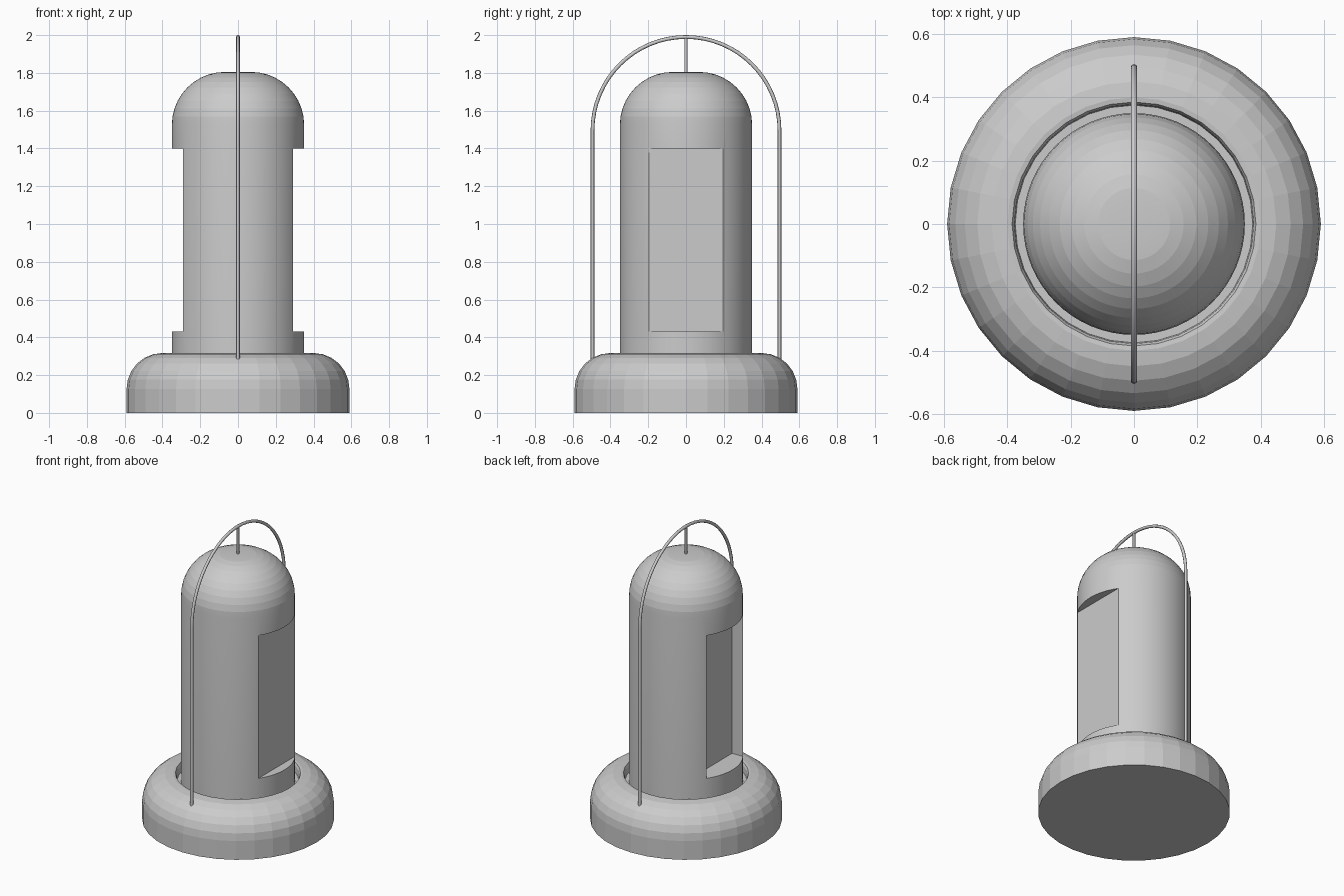
import bpy, bmesh
from math import sin, cos, pi, radians
from mathutils import Vector, Matrix

if "Cube" in bpy.data.objects:
    bpy.data.objects.remove(bpy.data.objects["Cube"])


def mesh_object(name, bm):
    bmesh.ops.recalc_face_normals(bm, faces=bm.faces)
    mesh = bpy.data.meshes.new(name)
    bm.to_mesh(mesh)
    bm.free()
    ob = bpy.data.objects.new(name, mesh)
    bpy.context.collection.objects.link(ob)
    return ob


def lathe(name, profile, sides):
    """Spin an (r, z) profile around z; both ends lie on the axis."""
    bm = bmesh.new()
    verts = [bm.verts.new((r, 0, z)) for r, z in profile]
    edges = [bm.edges.new(p) for p in zip(verts, verts[1:])]
    bmesh.ops.spin(bm, geom=verts + edges, axis=(0, 0, 1), cent=(0, 0, 0),
                   angle=2 * pi, steps=sides)
    bmesh.ops.remove_doubles(bm, verts=bm.verts, dist=1e-4)
    return mesh_object(name, bm)


def rounded(r, z, radius, steps):
    """Quarter circle from vertical wall to flat top, centred at (r, z)."""
    return [(r + radius * cos(pi / 2 * i / steps), z + radius * sin(pi / 2 * i / steps))
            for i in range(steps + 1)]


def tube(name, path, radius):
    curve = bpy.data.curves.new(name, 'CURVE')
    curve.dimensions = '3D'
    curve.bevel_depth = radius
    curve.bevel_resolution = 2
    curve.use_fill_caps = True
    spline = curve.splines.new('POLY')
    spline.points.add(len(path) - 1)
    for point, co in zip(spline.points, path):
        point.co = (*co, 1)
    ob = bpy.data.objects.new(name, curve)
    bpy.context.collection.objects.link(ob)
    return ob


def cut_box(target, name, low, high):
    bm = bmesh.new()
    low, high = Vector(low), Vector(high)
    bmesh.ops.create_cube(bm, size=1, matrix=Matrix.Translation((low + high) / 2)
                          @ Matrix.Diagonal((*(high - low), 1)))
    cutter = mesh_object(name, bm)
    cutter.hide_render = True
    cutter.hide_viewport = True
    cutter.display_type = 'WIRE'
    mod = target.modifiers.new(name, 'BOOLEAN')
    mod.operation = 'DIFFERENCE'
    mod.solver = 'EXACT'
    mod.object = cutter


# Rounded base with a narrow groove around the body
lathe("base", [(0, 0), (0.59, 0)] + rounded(0.40, 0.127, 0.19, 6)
      + [(0.385, 0.315), (0.378, 0.30), (0.375, 0.26), (0, 0.26)], 32)

# Domed body
body = lathe("body", [(0, 0.2), (0.35, 0.2)] + rounded(0.07, 1.525, 0.28, 10)
             + [(0, 1.805)], 64)

# Shallow flat window on the right, deeper recess on the left
cut_box(body, "right_window_cutter", (0.29, -0.196, 0.43), (0.5, 0.196, 1.4))
cut_box(body, "left_window_cutter", (-0.5, -0.195, 0.43), (-0.21, 0.195, 1.4))

bpy.context.view_layer.objects.active = body
body.select_set(True)
bpy.ops.object.shade_smooth_by_angle(angle=radians(8))

# Wire handle: two legs joined by a half circle
arc = [(0, 0.495 * cos(pi * i / 32), 1.495 + 0.495 * sin(pi * i / 32)) for i in range(33)]
tube("handle", [(0, 0.495, 0.28)] + arc + [(0, -0.495, 0.28)], 0.01)

# Short hanger rod between dome and handle
tube("hanger_rod", [(0, 0, 1.78), (0, 0, 1.99)], 0.008)
